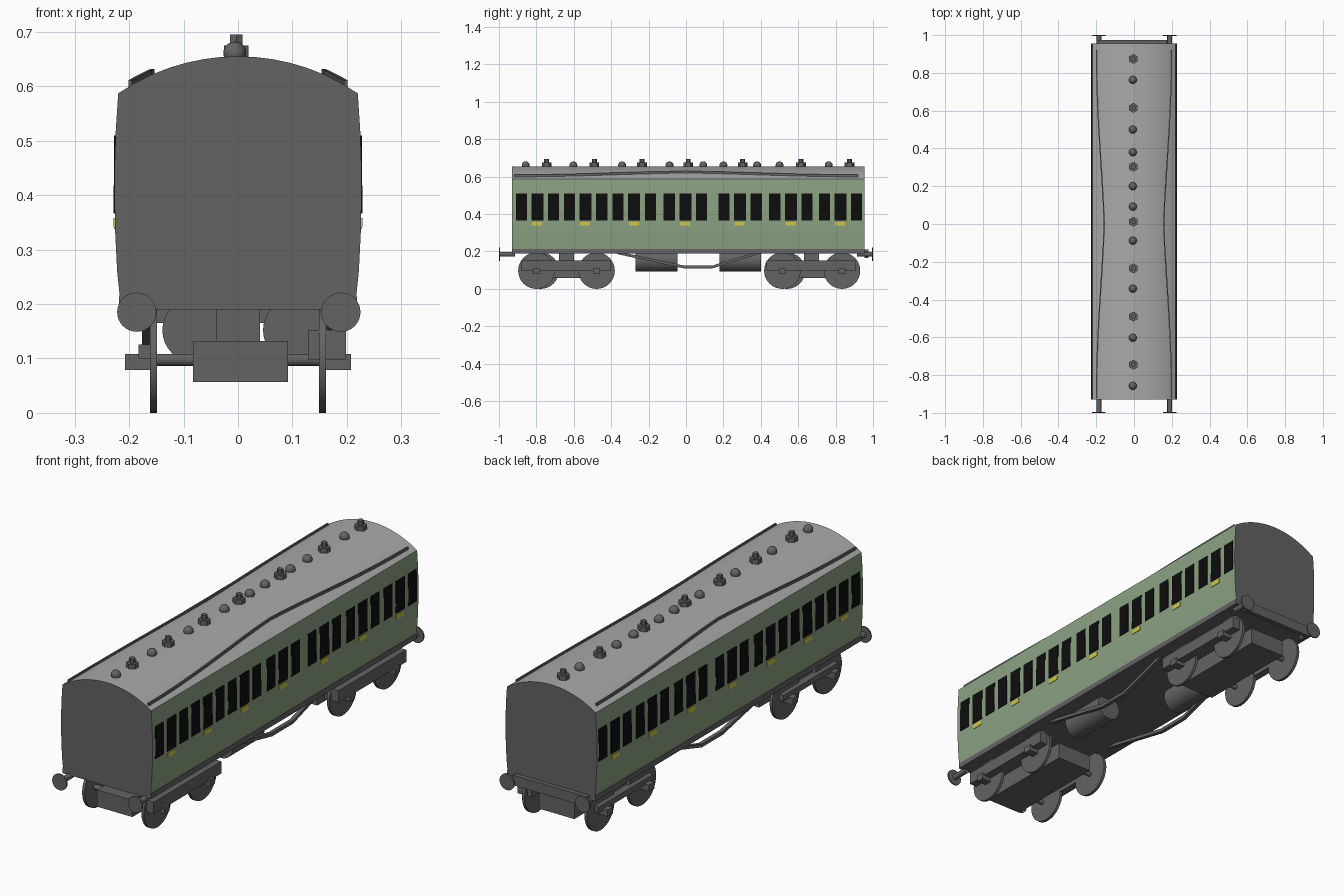
import bpy, bmesh, math
from mathutils import Matrix, Vector

old = bpy.data.objects.get("Cube")
if old:
    bpy.data.objects.remove(old)


def material(name, rgb):
    m = bpy.data.materials.new(name)
    m.use_nodes = True
    color = (*rgb, 1)
    m.diffuse_color = color
    m.node_tree.nodes["Principled BSDF"].inputs["Base Color"].default_value = color
    return m


DARK = material("dark grey", (0.125, 0.125, 0.125))
ROOF = material("roof grey", (0.4, 0.4, 0.4))
GREEN = material("sage green", (0.26, 0.36, 0.225))
BLACK = material("window black", (0.004, 0.004, 0.004))
YELLOW = material("door yellow", (0.63, 0.58, 0.055))


def finish(name, bm, mats, smooth=False):
    bmesh.ops.recalc_face_normals(bm, faces=bm.faces)
    mesh = bpy.data.meshes.new(name)
    bm.to_mesh(mesh)
    bm.free()
    for m in mats:
        mesh.materials.append(m)
    ob = bpy.data.objects.new(name, mesh)
    bpy.context.collection.objects.link(ob)
    if smooth:
        bpy.ops.object.select_all(action='DESELECT')
        ob.select_set(True)
        bpy.context.view_layer.objects.active = ob
        bpy.ops.object.shade_smooth_by_angle(angle=math.radians(35))
    return ob


def box(name, xs, ys, zs, mat=DARK):
    bm = bmesh.new()
    bmesh.ops.create_cube(bm, size=1)
    for v in bm.verts:
        v.co = [r[0] if c < 0 else r[1] for c, r in zip(v.co, (xs, ys, zs))]
    return finish(name, bm, [mat])


def cylinder(name, center, radius, depth, axis, sides=32, smooth=True):
    bm = bmesh.new()
    turn = Vector((0, 0, 1)).rotation_difference(Vector(axis)).to_matrix().to_4x4()
    bmesh.ops.create_cone(bm, cap_ends=True, segments=sides, radius1=radius, radius2=radius,
                          depth=depth, matrix=Matrix.Translation(center) @ turn)
    return finish(name, bm, [DARK], smooth)


def sweep(name, path, width, height):
    """Rectangular bar following a path that runs along y."""
    bm = bmesh.new()
    rings = []
    for x, y, z in path:
        rings.append([bm.verts.new((x + sx * width / 2, y, z + sz * height / 2))
                      for sx, sz in ((-1, -1), (1, -1), (1, 1), (-1, 1))])
    for a, b in zip(rings, rings[1:]):
        for i in range(4):
            j = (i + 1) % 4
            bm.faces.new((a[i], a[j], b[j], b[i]))
    bm.faces.new(rings[0])
    bm.faces.new(rings[-1])
    return finish(name, bm, [DARK])


# Body shell: tumblehome sides and an arched roof
FRONT, BACK = -0.93, 0.955
WALL = [(0.217, 0.212), (0.222, 0.26), (0.2255, 0.33), (0.227, 0.40),
        (0.2265, 0.46), (0.2245, 0.52), (0.22, 0.587)]


def wall_x(z):
    for (x0, z0), (x1, z1) in zip(WALL, WALL[1:]):
        if z <= z1:
            return x0 + (x1 - x0) * (z - z0) / (z1 - z0)
    return WALL[-1][0]


def roof_z(x):
    r = (0.22 ** 2 + 0.068 ** 2) / (2 * 0.068)
    return 0.655 - r + math.sqrt(r * r - x * x)


steps = 14
arch = [(0.22 - 0.44 * i / steps, roof_z(0.22 - 0.44 * i / steps)) for i in range(1, steps)]
section = WALL + arch + [(-x, z) for x, z in reversed(WALL)]
bm = bmesh.new()
ends = [[bm.verts.new((x, y, z)) for x, z in section] for y in (FRONT, BACK)]
for i in range(len(section)):
    j = (i + 1) % len(section)
    f = bm.faces.new((ends[0][i], ends[0][j], ends[1][j], ends[1][i]))
    mid = f.calc_center_median()
    f.material_index = 1 if mid.z > 0.587 else 0 if abs(mid.x) > 0.2 else 2
for ring in ends:
    bm.faces.new(ring).material_index = 2
finish("carriage_body", bm, [GREEN, ROOF, DARK], True)

# Underframe and rear buffer beam
box("underframe", (-0.219, 0.219), (FRONT, BACK), (0.19, 0.214))
box("rear_buffer_beam", (-0.19, 0.175), (BACK, 0.975), (0.165, 0.21))


# Windows and door plates, fitted to the side walls
def wall_plate(name, side, y, width, z0, z1, mat):
    bm = bmesh.new()
    bmesh.ops.create_cube(bm, size=1)
    for v in bm.verts:
        z = z1 if v.co.z > 0 else z0
        depth = 0.0025 if v.co.x > 0 else -0.002
        v.co = (side * (wall_x(z) + depth), y + v.co.y * width, z)
    return finish(name, bm, [mat])


for side in (-1, 1):
    for y in (-0.794, -0.537, -0.277, -0.003, 0.289, 0.561, 0.826):
        for k, width in ((-1, 0.059), (0, 0.064), (1, 0.059)):
            wall_plate("window", side, y + k * 0.0865, width, 0.366, 0.51, BLACK)
        wall_plate("door_plate", side, y - 0.002, 0.053, 0.338, 0.358, YELLOW)

# Roof rain strips, rising towards the middle
for side in (-1, 1):
    path = []
    for i in range(17):
        y = -0.92 + 1.84 * i / 16
        x = 0.157 + 0.041 * math.sin(abs(y) / 0.92 * math.pi / 2) ** 1.3
        path.append((side * x, y, roof_z(x) + 0.004))
    sweep("rain_strip", path, 0.007, 0.012)

# Roof ventilators
for y in (-0.745, -0.49, -0.235, 0.012, 0.303, 0.615, 0.874):
    cylinder("vent_base", (-0.003, y, 0.661), 0.026, 0.028, (0, 0, 1), 6, False)
    cylinder("vent_cap", (-0.003, y, 0.683), 0.013, 0.024, (0, 0, 1), 6, False)
for y in (-0.857, -0.602, -0.342, -0.088, 0.092, 0.2, 0.38, 0.5, 0.763):
    bm = bmesh.new()
    bmesh.ops.create_uvsphere(bm, u_segments=16, v_segments=10, radius=0.021,
                              matrix=Matrix.Translation((-0.006, y, 0.661)))
    finish("dome_vent", bm, [DARK], True)

# Buffers
for x in (-0.186, 0.189):
    for end in (-1, 1):
        cylinder("buffer_shaft", (x, end * 0.955, 0.185), 0.013, 0.08, (0, 1, 0), 16)
        cylinder("buffer_head", (x, end * 0.997, 0.185), 0.036, 0.006, (0, 1, 0))

# Bogies
WHEELS = {1: ((-0.80, -0.478), (0.515, 0.834)), -1: ((-0.777, -0.478), (0.54, 0.834))}
for b, (y0, y1) in enumerate(((-0.88, -0.40), (0.43, 0.91))):
    box("bogie_block", (-0.083, 0.092), (y0, y1), (0.057, 0.132))
    box("bogie_pivot", (-0.04, 0.04), ((y0 + y1) / 2 - 0.04, (y0 + y1) / 2 + 0.04), (0.13, 0.192))
    box("left_side_frame", (0.129, 0.198), (y0, y1), (0.098, 0.152))
    box("right_side_frame", (-0.183, -0.15), (y0 + 0.06, y1 - 0.03), (0.1, 0.126))
    for side in (-1, 1):
        for y in WHEELS[side][b]:
            cylinder("wheel", (side * 0.155, y, 0.0975), 0.0975, 0.013, (1, 0, 0))
            box("axle_box", sorted((side * 0.16, side * 0.208)), (y - 0.018, y + 0.018), (0.079, 0.108))
    for y in WHEELS[1][b]:
        cylinder("axle", (0, y, 0.0975), 0.011, 0.3, (1, 0, 0), 16)

# Underfloor tanks
cylinder("front_tank", (0.105, -0.158, 0.152), 0.059, 0.225, (0, 1, 0))
cylinder("rear_tank", (-0.08, 0.29, 0.152), 0.059, 0.22, (0, 1, 0))

# Truss rods
for x in (-0.168, 0.168):
    sweep("truss_rod", [(x, -0.37, 0.194), (x, -0.01, 0.117), (x, 0.14, 0.117), (x, 0.39, 0.194)],
          0.017, 0.015)
